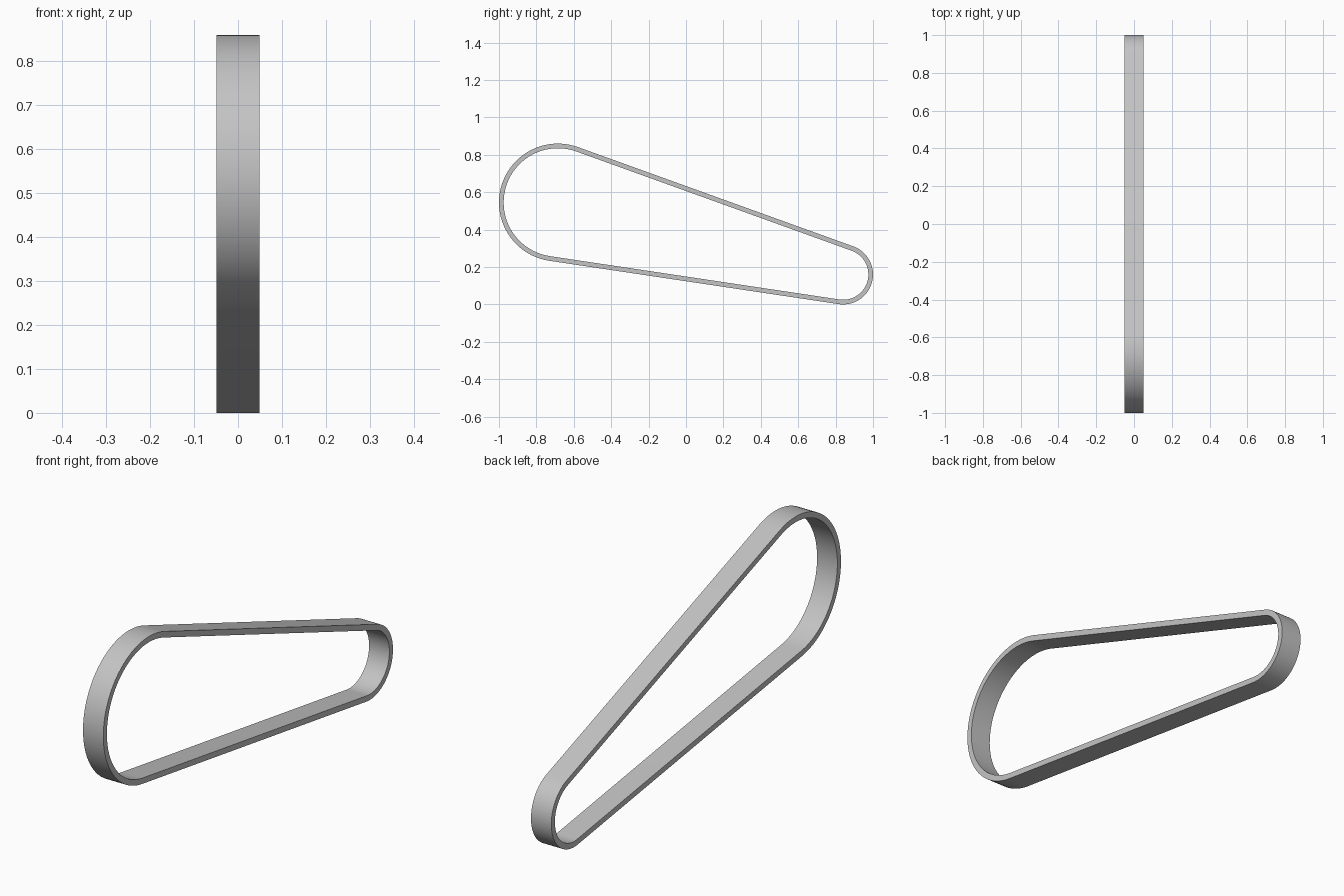
import bpy, bmesh, math

cube = bpy.data.objects.get("Cube")
if cube:
    bpy.data.objects.remove(cube, do_unlink=True)

# Pulley circles the belt wraps around: (y, z, outer radius)
BIG = (-0.685, 0.545, 0.315)
SMALL = (0.84, 0.16, 0.16)
THICKNESS = 0.025
HALF_WIDTH = 0.049
STEPS = 40

# Tangent angles of the straight runs
dy, dz = SMALL[0] - BIG[0], SMALL[1] - BIG[1]
axis = math.atan2(dz, dy)
spread = math.acos((BIG[2] - SMALL[2]) / math.hypot(dy, dz))


def arc(circle, start, end, inset):
    y, z, r = circle
    angles = [start + (end - start) * i / STEPS for i in range(STEPS + 1)]
    return [(y + (r - inset) * math.cos(a), z + (r - inset) * math.sin(a)) for a in angles]


def outline(inset):
    return (arc(BIG, axis + spread, axis + 2 * math.pi - spread, inset)
            + arc(SMALL, axis - spread, axis + spread, inset))


# Sweep a rectangular section round the loop
bm = bmesh.new()
rings = []
for inset, x in ((0, -HALF_WIDTH), (0, HALF_WIDTH),
                 (THICKNESS, HALF_WIDTH), (THICKNESS, -HALF_WIDTH)):
    rings.append([bm.verts.new((x, y, z)) for y, z in outline(inset)])
count = len(rings[0])
for k in range(4):
    a, b = rings[k], rings[(k + 1) % 4]
    for i in range(count):
        j = (i + 1) % count
        bm.faces.new((a[i], a[j], b[j], b[i]))
bmesh.ops.recalc_face_normals(bm, faces=bm.faces)
mesh = bpy.data.meshes.new("drive_belt")
bm.to_mesh(mesh)
bm.free()

# Plain grey material
grey = bpy.data.materials.new("light_grey")
grey.use_nodes = True
colour = (0.55, 0.55, 0.55, 1)
grey.diffuse_color = colour
grey.node_tree.nodes["Principled BSDF"].inputs["Base Color"].default_value = colour
mesh.materials.append(grey)

belt = bpy.data.objects.new("drive_belt", mesh)
bpy.context.collection.objects.link(belt)
bpy.context.view_layer.objects.active = belt
belt.select_set(True)
bpy.ops.object.shade_smooth_by_angle(angle=math.radians(30))
